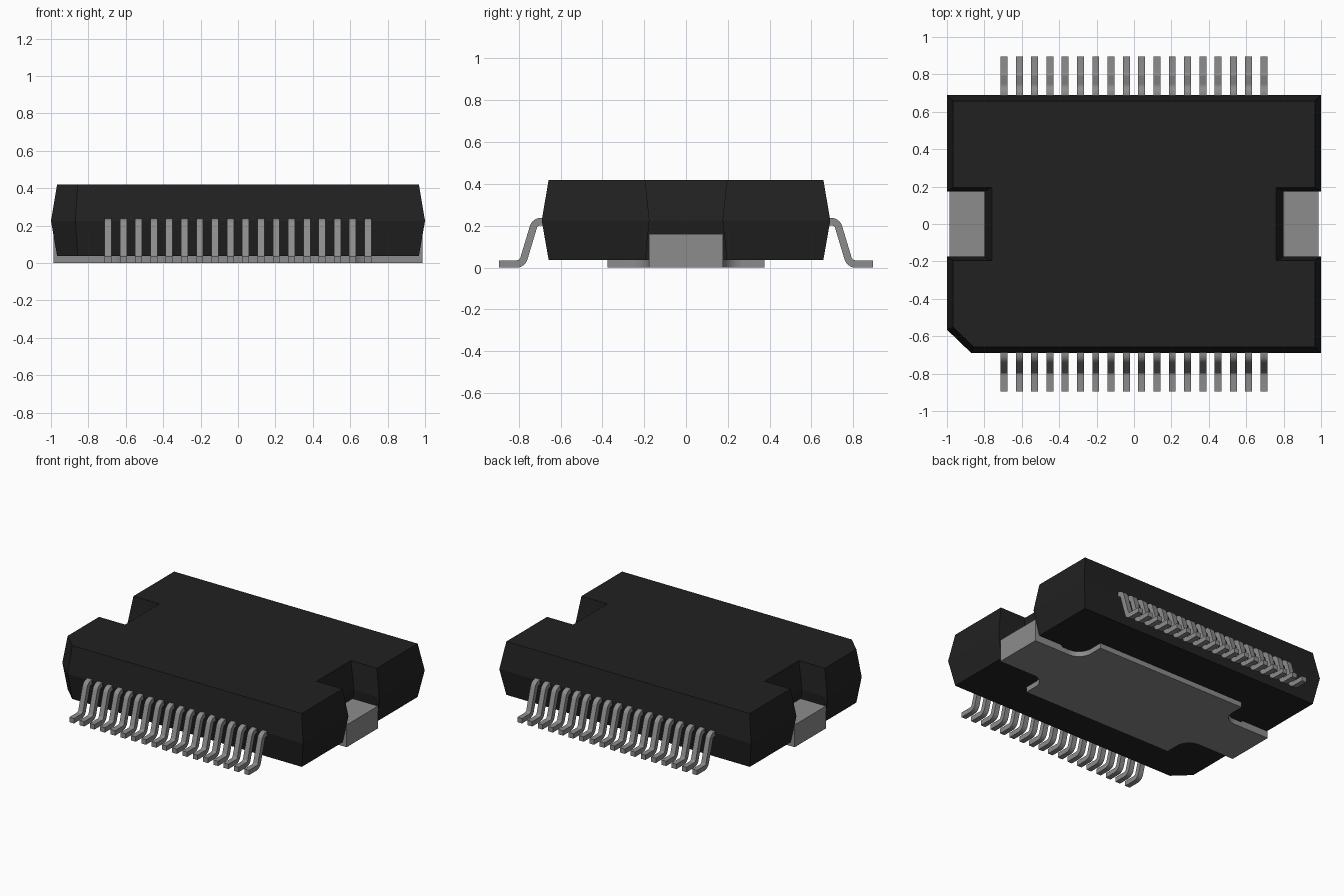
import bpy, bmesh, math
from mathutils import Vector

cube = bpy.data.objects.get("Cube")
if cube:
    bpy.data.objects.remove(cube)


def material(name, rgb):
    m = bpy.data.materials.new(name)
    m.use_nodes = True
    m.diffuse_color = (*rgb, 1)
    m.node_tree.nodes["Principled BSDF"].inputs["Base Color"].default_value = (*rgb, 1)
    return m


BLACK = material("black_plastic", (0.0155, 0.0155, 0.0155))
METAL = material("grey_metal", (0.262, 0.262, 0.262))


def loft(name, rings, mat, smooth=False):
    """Skin a stack of equal-length closed rings and cap both ends."""
    bm = bmesh.new()
    loops = [[bm.verts.new(p) for p in ring] for ring in rings]
    n = len(loops[0])
    for a, b in zip(loops, loops[1:]):
        for i in range(n):
            j = (i + 1) % n
            bm.faces.new((a[i], a[j], b[j], b[i]))
    bm.faces.new(loops[0][::-1])
    bm.faces.new(loops[-1])
    bmesh.ops.recalc_face_normals(bm, faces=bm.faces)
    mesh = bpy.data.meshes.new(name)
    bm.to_mesh(mesh)
    bm.free()
    mesh.materials.append(mat)
    obj = bpy.data.objects.new(name, mesh)
    bpy.context.collection.objects.link(obj)
    if smooth:
        bpy.ops.object.select_all(action='DESELECT')
        obj.select_set(True)
        bpy.context.view_layer.objects.active = obj
        bpy.ops.object.shade_smooth_by_angle(angle=math.radians(30))
    return obj


# Body: widest at mid height, drafted inward above and below
def body_ring(d, z):
    x, y = 1 - d, 0.69 - d
    nx, ny = 0.80 - 1.2 * d, 0.175 + 0.6 * d
    c = 0.41 * d
    pts = [(-0.87 + c, -y), (x, -y), (x, -ny), (nx, -ny), (nx, ny), (x, ny),
           (x, y), (-x, y), (-x, ny), (-nx, ny), (-nx, -ny), (-x, -ny),
           (-x, -0.565 + c)]
    return [(px, py, z) for px, py in pts]


loft("body", [body_ring(0.033, 0.037), body_ring(0, 0.225), body_ring(0.033, 0.42)], BLACK)

# Heat spreader plate with filleted inner corners
WIDE_X, WIDE_Y, TAB_Y, R = 0.60, 0.375, 0.177, 0.1
quarter = [(WIDE_X, WIDE_Y)]
for i in range(9):
    a = math.pi + i * math.pi / 16
    quarter.append((WIDE_X + R + R * math.cos(a), TAB_Y + R + R * math.sin(a)))
outline = quarter[::-1] + [(-x, y) for x, y in quarter]
outline += [(-x, -y) for x, y in quarter[::-1]] + [(x, -y) for x, y in quarter]
loft("heat_plate", [[(x, y, z) for x, y in outline] for z in (0, 0.04)], METAL, True)

# Thick end tabs filling the body notches
for side, s in (("left", 1), ("right", -1)):
    tab = [(s * 0.70, -TAB_Y), (s * 0.987, -TAB_Y), (s * 0.987, TAB_Y), (s * 0.70, TAB_Y)]
    loft("heat_tab_" + side, [[(x, y, z) for x, y in tab] for z in (0, 0.16)], METAL)


# Gull-wing lead: rounded centre line thickened into a side profile
def rounded_path(pts, r, steps=6):
    out = [(pts[0], (pts[1] - pts[0]).normalized())]
    for a, b, c in zip(pts, pts[1:], pts[2:]):
        u, v = (b - a).normalized(), (c - b).normalized()
        turn = u.angle_signed(v)
        # angle_signed is clockwise positive
        start = b - u * r * math.tan(abs(turn) / 2)
        s = -1 if turn > 0 else 1
        centre = start + s * r * Vector((-u.y, u.x))
        a0 = math.atan2(u.y, u.x)
        for i in range(steps + 1):
            t = a0 - turn * i / steps
            d = Vector((math.cos(t), math.sin(t)))
            out.append((centre - s * r * Vector((-d.y, d.x)), d))
    out.append((pts[-1], (pts[-1] - pts[-2]).normalized()))
    return out


HALF = 0.0175
path = rounded_path([Vector(p) for p in
                     ((0.64, 0.22), (0.722, 0.22), (0.783, HALF), (0.895, HALF))], 0.036)
upper = [p + HALF * Vector((-d.y, d.x)) for p, d in path]
lower = [p - HALF * Vector((-d.y, d.x)) for p, d in path]
profile = upper + lower[::-1]

COUNT, REACH, WIDTH = 18, 0.695, 0.037
for side, s in (("front", -1), ("back", 1)):
    for i in range(COUNT):
        cx = -REACH + 2 * REACH * i / (COUNT - 1)
        loft(f"{side}_lead_{i + 1}",
             [[(x, s * p.x, p.y) for p in profile] for x in (cx - WIDTH / 2, cx + WIDTH / 2)],
             METAL, True)
